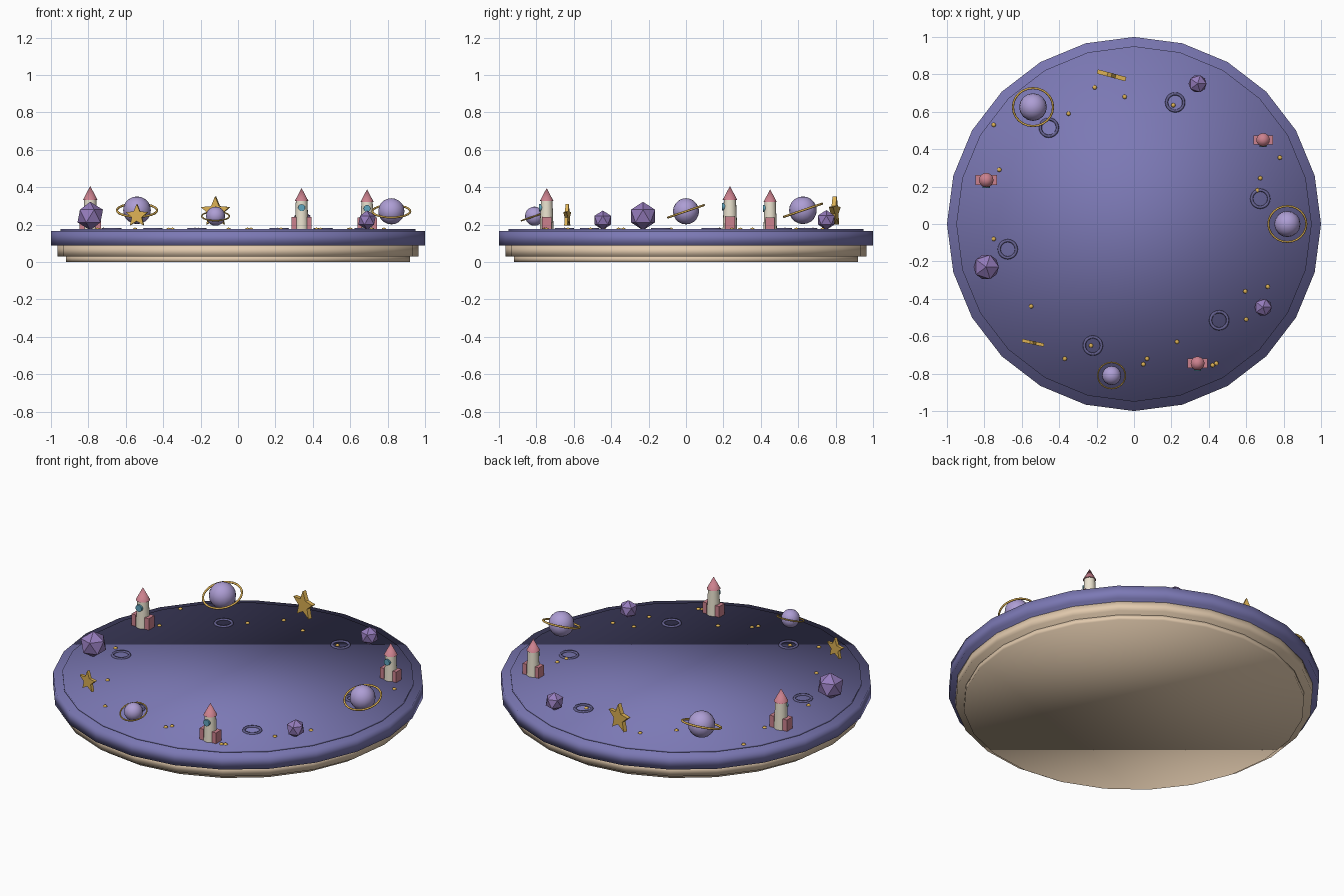
import bpy, bmesh, math
from mathutils import Matrix, Vector

if "Cube" in bpy.data.objects:
    bpy.data.objects.remove(bpy.data.objects["Cube"])

TOP = 0.175  # height of the deck the ornaments stand on


def material(name, rgb):
    m = bpy.data.materials.new(name)
    m.diffuse_color = (*rgb, 1)
    m.use_nodes = True
    m.node_tree.nodes["Principled BSDF"].inputs["Base Color"].default_value = m.diffuse_color
    return m


INDIGO = material("indigo", (0.20, 0.19, 0.46))
CRATER = material("crater_indigo", (0.13, 0.12, 0.28))
CREAM = material("cream", (0.76, 0.59, 0.42))
WHITE = material("warm_white", (0.82, 0.76, 0.62))
PINK = material("pink", (0.60, 0.22, 0.27))
GOLD = material("gold", (0.72, 0.44, 0.09))
LILAC = material("lilac", (0.42, 0.34, 0.66))
ROCK = material("rock_violet", (0.30, 0.20, 0.50))
BLUE = material("window_blue", (0.12, 0.38, 0.52))


def finish(name, bm, mat, loc=(0, 0, 0), smooth="flat"):
    bmesh.ops.recalc_face_normals(bm, faces=bm.faces)
    me = bpy.data.meshes.new(name)
    bm.to_mesh(me)
    bm.free()
    me.materials.append(mat)
    ob = bpy.data.objects.new(name, me)
    ob.location = loc
    bpy.context.collection.objects.link(ob)
    if smooth == "full":
        me.shade_smooth()
    elif smooth == "angle":
        bpy.ops.object.select_all(action="DESELECT")
        ob.select_set(True)
        bpy.context.view_layer.objects.active = ob
        bpy.ops.object.shade_smooth_by_angle(angle=math.radians(40))
    return ob


def cone(name, mat, r1, r2, z0, z1, xy=(0, 0), seg=16, smooth="angle"):
    bm = bmesh.new()
    bmesh.ops.create_cone(bm, cap_ends=True, segments=seg, radius1=r1,
                          radius2=r2, depth=z1 - z0)
    return finish(name, bm, mat, (*xy, (z0 + z1) / 2), smooth)


def ball(name, mat, r, loc, u=16, v=10, squash=1):
    bm = bmesh.new()
    bmesh.ops.create_uvsphere(bm, u_segments=u, v_segments=v, radius=r)
    bmesh.ops.scale(bm, vec=(1, 1, squash), verts=bm.verts)
    return finish(name, bm, mat, loc, "full")


def ring(name, mat, major, minor, loc, tilt=0, seg=24, sides=8):
    bm = bmesh.new()
    grid = []
    for i in range(seg):
        a = math.tau * i / seg
        row = []
        for j in range(sides):
            b = math.tau * j / sides
            r = major + minor * math.cos(b)
            row.append(bm.verts.new((r * math.cos(a), r * math.sin(a), minor * math.sin(b))))
        grid.append(row)
    for i in range(seg):
        for j in range(sides):
            k, l = (i + 1) % seg, (j + 1) % sides
            bm.faces.new((grid[i][j], grid[k][j], grid[k][l], grid[i][l]))
    ob = finish(name, bm, mat, loc, "full")
    ob.rotation_euler.x = tilt
    return ob


# round stepped platform
cone("base_foot", CREAM, 0.92, 0.92, 0.0, 0.03, seg=24, smooth="full")
cone("base_step", CREAM, 0.965, 0.965, 0.03, 0.087, seg=24, smooth="full")
cone("deck_rim", INDIGO, 1.0, 1.0, 0.087, 0.165, seg=24, smooth="full")
cone("deck_inlay", INDIGO, 0.95, 0.95, 0.163, TOP, seg=24, smooth="full")

# ringed planets
for x, y, r in [(0.82, 0.0, 0.07), (-0.54, 0.625, 0.074), (-0.12, -0.81, 0.051)]:
    z = TOP + 1.37 * r
    ball("planet", LILAC, r, (x, y, z))
    ring("planet_ring", GOLD, 1.45 * r, 0.08 * r, (x, y, z), tilt=math.radians(19))


# rockets with two side fins and a round window
def rocket(x, y, s):
    cone("rocket_body", WHITE, 0.037 * s, 0.031 * s, TOP, TOP + 0.15 * s, (x, y))
    cone("rocket_nose", PINK, 0.037 * s, 0, TOP + 0.15 * s, TOP + 0.22 * s, (x, y))
    bm = bmesh.new()
    for side in (-1, 1):
        bmesh.ops.create_cube(bm, size=1, matrix=Matrix.Translation((side * 0.041 * s, 0, 0))
                              @ Matrix.Diagonal((0.026 * s, 0.05 * s, 0.065 * s, 1)))
    finish("rocket_fins", bm, PINK, (x, y, TOP + 0.0325 * s))
    bm = bmesh.new()
    bmesh.ops.create_cone(bm, cap_ends=True, segments=12, radius1=0.019 * s,
                          radius2=0.019 * s, depth=0.016 * s,
                          matrix=Matrix.Rotation(math.pi / 2, 4, "X"))
    finish("rocket_window", bm, BLUE, (x, y - 0.032 * s, TOP + 0.115 * s), "angle")


rocket(0.69, 0.45, 0.97)
rocket(-0.79, 0.235, 1.05)
rocket(0.34, -0.745, 1.0)

# upright five-pointed stars
for x, y, z, r, turn in [(-0.12, 0.795, 0.268, 0.083, -15), (-0.54, -0.635, 0.247, 0.063, -12)]:
    bm = bmesh.new()
    pts = []
    for i in range(10):
        q = r if i % 2 == 0 else 0.45 * r
        a = math.pi / 2 + math.pi * i / 5
        pts.append(bm.verts.new((q * math.cos(a), -0.14 * r, q * math.sin(a))))
    face = bm.faces.new(pts)
    out = bmesh.ops.extrude_face_region(bm, geom=[face])["geom"]
    bmesh.ops.translate(bm, vec=Vector((0, 0.28 * r, 0)),
                        verts=[g for g in out if isinstance(g, bmesh.types.BMVert)])
    star = finish("star", bm, GOLD, (x, y, z))
    star.rotation_euler.z = math.radians(turn)

# faceted asteroids
for x, y, r in [(-0.79, -0.23, 0.076), (0.34, 0.75, 0.053), (0.69, -0.445, 0.052)]:
    bm = bmesh.new()
    bmesh.ops.create_icosphere(bm, subdivisions=1, radius=r)
    finish("asteroid", bm, ROCK, (x, y, TOP + 0.93 * r))

# crater rings
for x, y in [(0.22, 0.65), (0.675, 0.135), (0.455, -0.515)]:
    ring("crater", CRATER, 0.046, 0.008, (x, y, TOP), seg=20, sides=6)
for x, y in [(-0.22, -0.65), (-0.675, -0.135), (-0.455, 0.515)]:
    ring("crater", CRATER, 0.046, 0.008, (x, y, TOP), seg=20, sides=6)

# gold studs scattered round the deck
for x, y in [(-0.21, 0.73), (-0.05, 0.68), (-0.35, 0.59), (-0.75, 0.53), (-0.72, 0.29),
             (-0.75, -0.08), (-0.55, -0.44), (-0.37, -0.72), (0.05, -0.75), (0.07, -0.72),
             (-0.23, -0.65), (0.23, -0.63), (0.42, -0.755), (0.44, -0.745), (0.60, -0.51),
             (0.595, -0.36), (0.715, -0.335), (0.66, 0.18), (0.675, 0.245), (0.78, 0.355),
             (0.21, 0.635)]:
    ball("stud", GOLD, 0.012, (x, y, TOP), u=8, v=6, squash=0.7)
